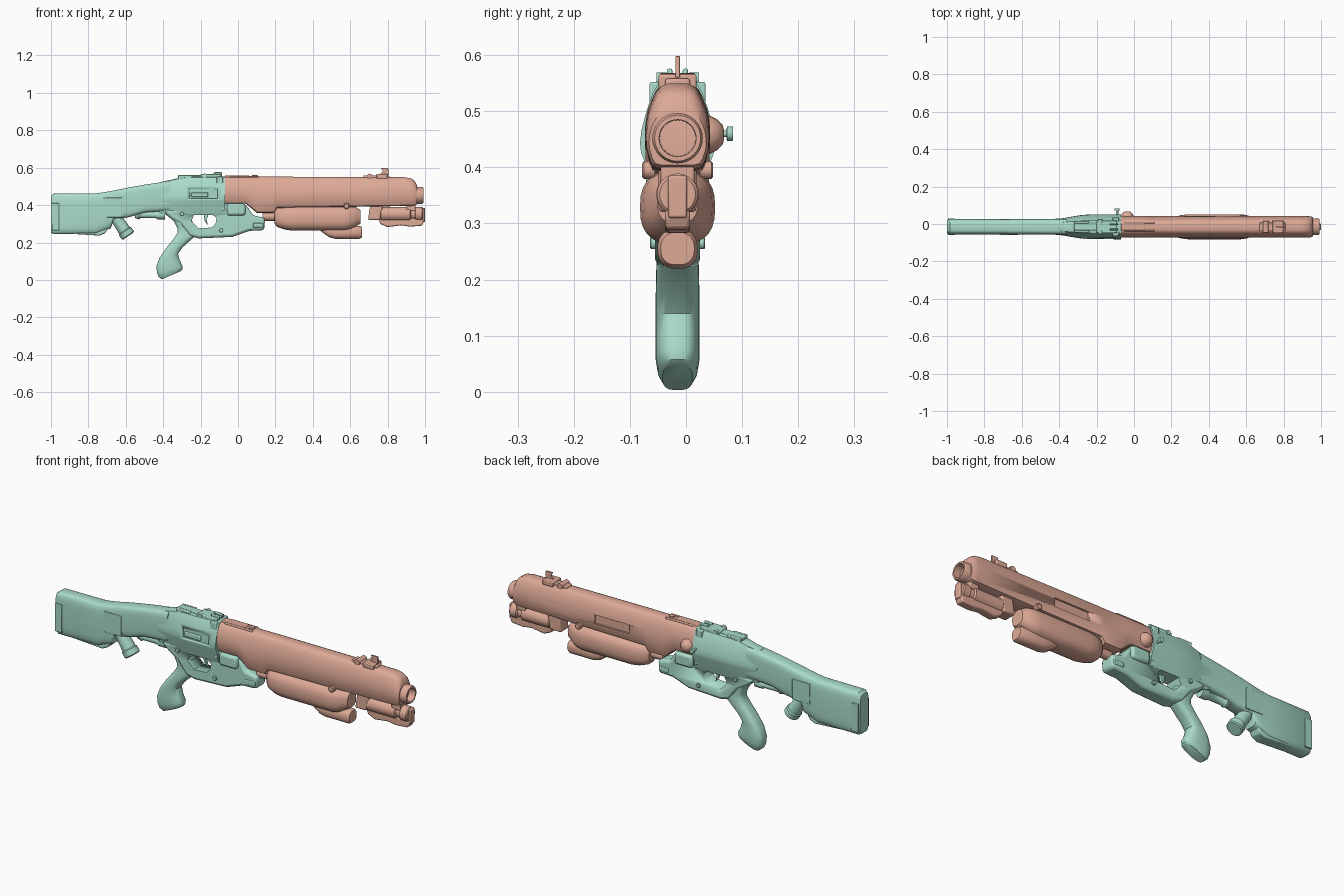
import bpy, bmesh, math
from mathutils import Vector

YC = -0.015  # centre plane of the gun


def material(name, rgb):
    m = bpy.data.materials.new(name)
    m.diffuse_color = (*rgb, 1)
    return m


GREEN = material("pale green", (0.40, 0.71, 0.59))
ORANGE = material("pale terracotta", (0.73, 0.40, 0.31))


def finish(name, bm, mat, bevel=0, smooth=True):
    bmesh.ops.recalc_face_normals(bm, faces=bm.faces)
    me = bpy.data.meshes.new(name)
    bm.to_mesh(me)
    bm.free()
    me.materials.append(mat)
    ob = bpy.data.objects.new(name, me)
    bpy.context.collection.objects.link(ob)
    if bevel:
        b = ob.modifiers.new("bevel", 'BEVEL')
        b.width, b.segments, b.limit_method = bevel, 2, 'ANGLE'
    if smooth:
        bpy.ops.object.select_all(action='DESELECT')
        ob.select_set(True)
        bpy.context.view_layer.objects.active = ob
        bpy.ops.object.shade_smooth_by_angle(angle=math.radians(35))
    return ob


# half cross-sections: (width share, height share), bottom to top
def oval(n):
    return [(math.sin(t) ** (2 / n), 0.5 - 0.5 * math.copysign(abs(math.cos(t)) ** (2 / n), math.cos(t)))
            for t in [math.pi * i / 14 for i in range(1, 14)]]


TEARDROP = [(0.55, 0), (0.78, 0.03), (0.88, 0.12), (0.98, 0.28), (1, 0.42), (0.97, 0.55),
            (0.9, 0.68), (0.78, 0.8), (0.66, 0.9), (0.5, 0.97), (0.3, 1)]
RECEIVER = [(0.6, 0), (0.68, 0.06), (0.75, 0.2), (0.97, 0.38), (1, 0.46), (0.96, 0.58),
            (0.82, 0.75), (0.66, 0.9), (0.52, 0.98), (0.3, 1)]


def loft(name, sections, half, mat):
    """sections: (x low, z low, x high, z high, half width)"""
    bm = bmesh.new()
    shape = half + [(-u, v) for u, v in reversed(half)]
    rings = [[bm.verts.new((xa + (xb - xa) * v, YC + u * w, za + (zb - za) * v)) for u, v in shape]
             for xa, za, xb, zb, w in sections]
    n = len(shape)
    for a, b in zip(rings, rings[1:]):
        for i in range(n):
            bm.faces.new((a[i], a[(i + 1) % n], b[(i + 1) % n], b[i]))
    bm.faces.new(rings[0])
    bm.faces.new(rings[-1])
    return finish(name, bm, mat)


def body(name, sections, half, mat):
    """upright sections: (x, bottom, top, half width)"""
    return loft(name, [(x, b, x, t, w) for x, b, t, w in sections], half, mat)


def plate(name, outline, hw, mat, bevel=0.008, y=YC):
    """side outline (x, z) extruded across y"""
    bm = bmesh.new()
    f = bm.faces.new([bm.verts.new((x, y - hw, z)) for x, z in outline])
    r = bmesh.ops.extrude_face_region(bm, geom=[f])
    bmesh.ops.translate(bm, vec=(0, 2 * hw, 0), verts=[v for v in r['geom'] if isinstance(v, bmesh.types.BMVert)])
    return finish(name, bm, mat, bevel)


def box(name, x0, x1, z0, z1, hw, mat, y=YC, bevel=0.004):
    return plate(name, [(x0, z0), (x1, z0), (x1, z1), (x0, z1)], hw, mat, bevel, y)


def lathe(name, start, axis, profile, mat, n=28):
    """profile: (distance along axis, radius)"""
    bm = bmesh.new()
    q = Vector(axis).to_track_quat('Z', 'Y')
    rings = [[bm.verts.new(Vector(start) + q @ Vector((r * math.cos(2 * math.pi * i / n),
             r * math.sin(2 * math.pi * i / n), d))) for i in range(n)] for d, r in profile]
    for a, b in zip(rings, rings[1:]):
        for i in range(n):
            bm.faces.new((a[i], a[(i + 1) % n], b[(i + 1) % n], b[i]))
    bm.faces.new(rings[0])
    bm.faces.new(rings[-1])
    return finish(name, bm, mat)


def cut(ob, cutter):
    m = ob.modifiers.new("cut", 'BOOLEAN')
    m.operation, m.solver, m.object = 'DIFFERENCE', 'EXACT', cutter
    cutter.hide_render = True
    cutter.hide_viewport = True


# shoulder stock
body("stock", [(-1.0, 0.252, 0.452, 0.034), (-0.985, 0.243, 0.463, 0.042), (-0.76, 0.245, 0.464, 0.042),
               (-0.72, 0.262, 0.469, 0.042), (-0.68, 0.275, 0.476, 0.041), (-0.665, 0.322, 0.479, 0.041),
               (-0.58, 0.335, 0.496, 0.041), (-0.5, 0.36, 0.51, 0.041), (-0.36, 0.37, 0.53, 0.043)], oval(4.5), GREEN)
plate("stock_lower_rail", [(-0.95, 0.25), (-0.74, 0.237), (-0.71, 0.25), (-0.69, 0.285), (-0.95, 0.285)],
      0.03, GREEN, 0.005)
for s in (-1, 1):
    box("butt_pad_panel", -0.995, -0.957, 0.265, 0.41, 0.004, GREEN, YC + s * 0.041, 0.002)
    box("stock_panel", -0.72, -0.62, 0.335, 0.44, 0.003, GREEN, YC + s * 0.04, 0.002)
lathe("sling_stub", (-0.655, YC, 0.335), (0.55, 0, -0.8),
      [(0, 0.03), (0.085, 0.034), (0.09, 0.039), (0.117, 0.039), (0.122, 0.034)], GREEN)
lathe("stock_rod", (-0.55, YC, 0.348), (1, 0, 0),
      [(0, 0.018), (0.02, 0.024), (0.03, 0.018), (0.11, 0.018), (0.12, 0.024), (0.16, 0.024)], GREEN, 16)

# receiver with side recess
receiver = body("receiver", [(-0.42, 0.36, 0.522, 0.043), (-0.38, 0.35, 0.53, 0.046), (-0.33, 0.348, 0.542, 0.055),
                             (-0.28, 0.348, 0.551, 0.063), (-0.22, 0.348, 0.553, 0.067),
                             (-0.07, 0.348, 0.553, 0.067)], RECEIVER, GREEN)
cut(receiver, box("recess_cutter", -0.26, -0.11, 0.435, 0.485, 0.012, GREEN, YC - 0.067, 0))
box("recess_bolt", -0.25, -0.16, 0.443, 0.468, 0.006, GREEN, YC - 0.057)
box("receiver_band", -0.115, -0.08, 0.40, 0.552, 0.05, GREEN)
lathe("bolt_knob", (-0.09, 0.02, 0.46), (0, 1, 0),
      [(0, 0.006), (0.052, 0.006), (0.053, 0.013), (0.062, 0.013), (0.064, 0.012)], GREEN, 16)

# lower frame and trigger guard
frame = plate("trigger_frame", [(-0.40, 0.37), (-0.36, 0.33), (-0.31, 0.30), (-0.26, 0.235), (-0.21, 0.222),
                                (-0.03, 0.23), (0.06, 0.262), (0.14, 0.266), (0.145, 0.332), (0.08, 0.345),
                                (0.055, 0.385), (0.03, 0.408), (-0.09, 0.408)], 0.04, GREEN, 0.014)
cut(frame, plate("guard_hole_cutter", [(-0.25, 0.315), (-0.235, 0.348), (-0.20, 0.357), (-0.14, 0.352),
                                       (-0.115, 0.33), (-0.12, 0.30), (-0.14, 0.28), (-0.21, 0.276)], 0.2, GREEN, 0))
plate("trigger", [(-0.185, 0.36), (-0.155, 0.36), (-0.168, 0.32), (-0.16, 0.29), (-0.178, 0.315)], 0.008, GREEN, 0.002)
box("frame_side_block", -0.06, 0.04, 0.345, 0.408, 0.056, GREEN, bevel=0.012)
box("frame_front_block", 0.08, 0.135, 0.28, 0.305, 0.043, GREEN)
for s in (-1, 1):
    for x, z in ((-0.30, 0.352), (-0.09, 0.265), (-0.08, 0.38)):
        lathe("frame_pin", (x, YC + s * 0.03, z), (0, s, 0), [(0, 0.011), (0.017, 0.011), (0.019, 0.009)], GREEN, 14)

# pistol grip, back edge to front edge
loft("grip", [(-0.40, 0.36, -0.25, 0.36, 0.036), (-0.345, 0.315, -0.245, 0.32, 0.036),
              (-0.325, 0.275, -0.235, 0.29, 0.036), (-0.325, 0.25, -0.215, 0.245, 0.037),
              (-0.345, 0.22, -0.25, 0.215, 0.038), (-0.385, 0.17, -0.295, 0.175, 0.039),
              (-0.42, 0.12, -0.32, 0.14, 0.039), (-0.437, 0.075, -0.31, 0.105, 0.039),
              (-0.435, 0.04, -0.295, 0.075, 0.039), (-0.425, 0.016, -0.296, 0.058, 0.035),
              (-0.408, 0.003, -0.305, 0.047, 0.027)], oval(2.8), GREEN)

# rear sight
box("rear_sight_base", -0.32, -0.09, 0.535, 0.56, 0.02, GREEN)
box("rear_sight_block", -0.20, -0.09, 0.545, 0.565, 0.034, GREEN)
for s in (-1, 1):
    box("rear_sight_ear", -0.13, -0.085, 0.55, 0.576, 0.005, GREEN, YC + s * 0.014)
    box("rear_sight_rail", -0.32, -0.24, 0.535, 0.56, 0.006, GREEN, YC + s * 0.024)
    lathe("rear_sight_screw", (-0.18, YC + s * 0.02, 0.557), (0, s, 0), [(0, 0.012), (0.018, 0.012)], GREEN, 12)

# barrel shroud with ejection port
shroud = body("barrel_shroud", [(-0.072, 0.408, 0.552, 0.058), (0.04, 0.408, 0.552, 0.058), (0.07, 0.385, 0.552, 0.058),
                                (0.10, 0.358, 0.552, 0.058), (0.19, 0.358, 0.552, 0.058), (0.21, 0.385, 0.552, 0.058),
                                (0.89, 0.395, 0.549, 0.058), (0.925, 0.396, 0.543, 0.057), (0.945, 0.398, 0.53, 0.056),
                                (0.957, 0.404, 0.505, 0.051)], TEARDROP, ORANGE)
cut(shroud, box("port_cutter", 0.29, 0.49, 0.432, 0.477, 0.012, ORANGE, YC + 0.059, 0))
lathe("muzzle", (0.94, YC, 0.452), (1, 0, 0), [(0, 0.045), (0.045, 0.045), (0.052, 0.041), (0.052, 0.033),
                                               (-0.02, 0.031)], ORANGE, 32)
box("top_rail", -0.07, 0.06, 0.54, 0.558, 0.02, ORANGE)
for s in (-1, 1):
    box("top_rail_side", -0.05, 0.11, 0.54, 0.556, 0.005, ORANGE, YC + s * 0.022)
lathe("rail_screw", (0.09, YC, 0.54), (0, 0, 1), [(0, 0.014), (0.02, 0.014)], ORANGE, 16)
lathe("bolt_cover", (-0.035, 0.01, 0.458), (0, 1, 0),
      [(0, 0.037), (0.03, 0.035), (0.045, 0.028), (0.055, 0.018), (0.058, 0.008)], ORANGE, 20)

# front sight
box("front_sight_base", 0.67, 0.81, 0.535, 0.558, 0.022, ORANGE)
box("front_sight_block", 0.74, 0.80, 0.54, 0.566, 0.034, ORANGE)
plate("front_sight_blade", [(0.755, 0.56), (0.805, 0.56), (0.803, 0.598), (0.765, 0.598), (0.775, 0.58)],
      0.004, ORANGE, 0.001)
lathe("front_sight_pin", (0.705, YC - 0.03, 0.552), (0, 1, 0), [(0, 0.016), (0.06, 0.016)], ORANGE, 16)

# pump handle
body("pump_handle", [(0.195, 0.30, 0.37, 0.035), (0.21, 0.282, 0.385, 0.05), (0.25, 0.268, 0.392, 0.062),
                     (0.29, 0.262, 0.395, 0.067), (0.57, 0.262, 0.395, 0.067), (0.605, 0.27, 0.393, 0.062),
                     (0.63, 0.285, 0.39, 0.05), (0.655, 0.30, 0.375, 0.036)], oval(2.6), ORANGE)
body("pump_lower_tube", [(0.44, 0.262, 0.29, 0.025), (0.49, 0.226, 0.29, 0.033), (0.52, 0.219, 0.29, 0.036),
                         (0.65, 0.219, 0.29, 0.036), (0.662, 0.226, 0.284, 0.03)], oval(2.4), ORANGE)
lathe("pump_rod", (0.13, YC, 0.338), (1, 0, 0), [(0, 0.022), (0.1, 0.022)], ORANGE, 16)
for s in (-1, 1):
    lathe("shroud_pin", (0.58, YC + s * 0.04, 0.395), (0, s, 0), [(0, 0.016), (0.02, 0.016), (0.023, 0.012)], ORANGE, 16)

# magazine tube and front mount
lathe("magazine_tube", (0.71, YC, 0.352), (1, 0, 0),
      [(0, 0.032), (0.05, 0.032), (0.055, 0.038), (0.21, 0.038), (0.215, 0.03), (0.235, 0.03), (0.24, 0.037),
       (0.275, 0.037), (0.28, 0.032)], ORANGE)
plate("mount_bracket", [(0.695, 0.32), (0.76, 0.32), (0.775, 0.40), (0.755, 0.42), (0.71, 0.42)], 0.034, ORANGE)
plate("lower_wedge", [(0.75, 0.33), (0.76, 0.30), (0.80, 0.282), (0.87, 0.292), (0.92, 0.285), (0.985, 0.29),
                      (0.995, 0.315), (0.98, 0.33)], 0.022, ORANGE, 0.006)
box("front_lug", 0.945, 1.0, 0.31, 0.385, 0.017, ORANGE)
box("barrel_bridge", 0.90, 0.95, 0.37, 0.42, 0.03, ORANGE)
